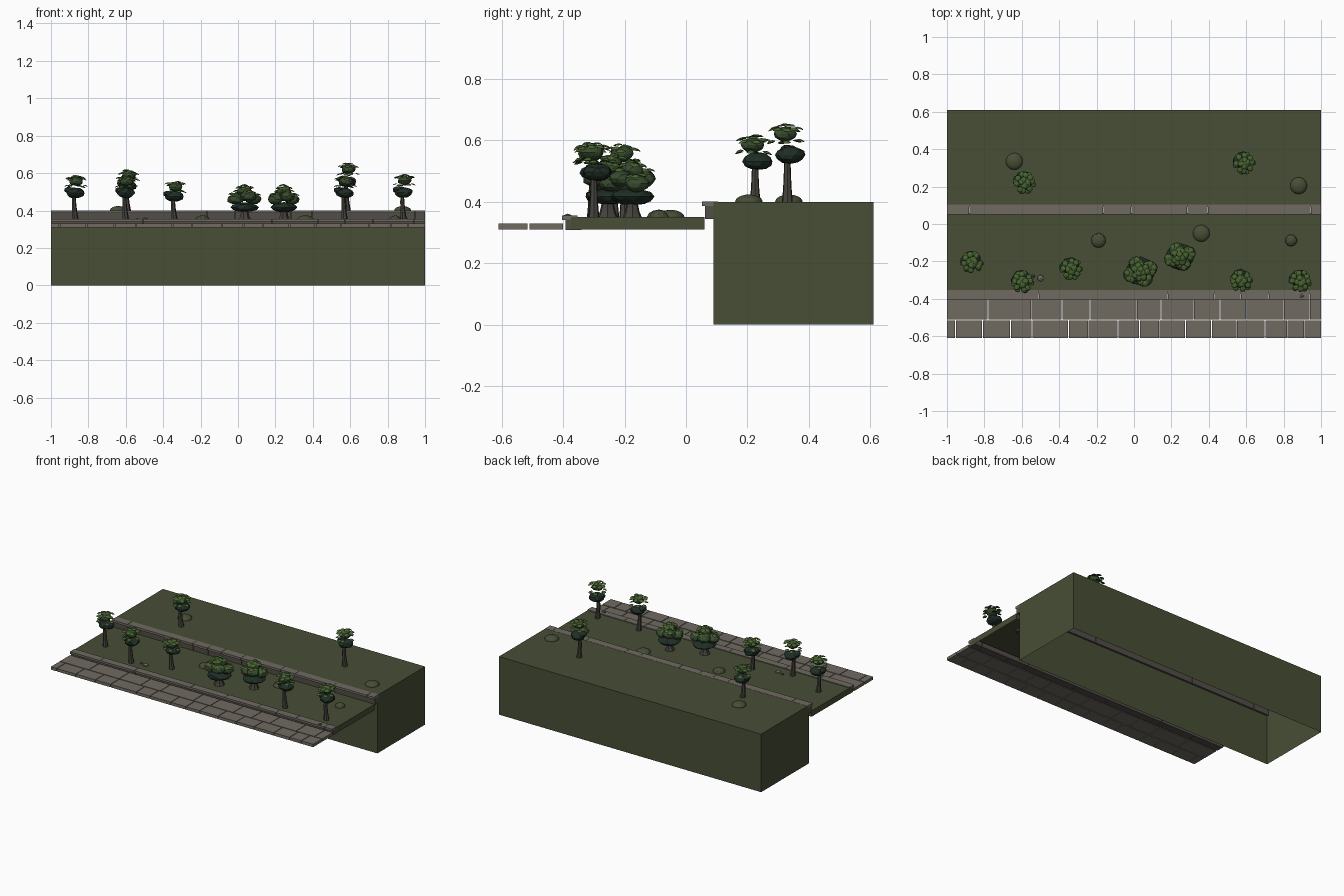
import bpy, bmesh, math, random
from mathutils import Matrix, Vector

random.seed(4)
default_cube = bpy.data.objects.get("Cube")
if default_cube:
    bpy.data.objects.remove(default_cube, do_unlink=True)


def make_material(name, red, green, blue):
    material = bpy.data.materials.new(name)
    material.use_nodes = True
    colour = (red, green, blue, 1)
    material.diffuse_color = colour
    material.node_tree.nodes["Principled BSDF"].inputs["Base Color"].default_value = colour
    return material


grass = make_material("moss grass", .063, .077, .036)
paving = make_material("pale stone", .16, .145, .12)
wall_stone = make_material("dark stone", .085, .075, .063)
bark = make_material("grey bark", .06, .055, .045)
shade_leaf = make_material("deep blue green", .014, .028, .019)
mid_leaf = make_material("olive green", .04, .072, .028)
bright_leaf = make_material("fresh green", .065, .125, .03)


def finish(name, mesh_data, material, smooth=False):
    mesh = bpy.data.meshes.new(name)
    mesh_data.to_mesh(mesh)
    mesh_data.free()
    mesh.materials.append(material)
    if smooth:
        mesh.polygons.foreach_set("use_smooth", [True] * len(mesh.polygons))
    part = bpy.data.objects.new(name, mesh)
    bpy.context.scene.collection.objects.link(part)
    return part


def add_box(mesh_data, low, high):
    low, high = Vector(low), Vector(high)
    place = Matrix.Translation((low + high) / 2) @ Matrix.Diagonal((*(high - low), 1))
    return bmesh.ops.create_cube(mesh_data, size=1, matrix=place)["verts"]


# Earth terraces, hollow underneath
def terrace(name, low, high):
    mesh_data = bmesh.new()
    add_box(mesh_data, low, high)
    bottom = [face for face in mesh_data.faces if face.normal.z < -.5]
    bmesh.ops.delete(mesh_data, geom=bottom, context="FACES_ONLY")
    finish(name, mesh_data, grass)


terrace("upper_terrace", (-1, .09, 0), (1, .61, .4))
terrace("lower_terrace", (-1, -.375, .31), (1, .06, .35))


# Rows of separate stones, split at the given joints
def stone_row(name, joints, front, back, low, high, material, gap=.004):
    mesh_data = bmesh.new()
    ends = [-1] + joints + [1]
    for start, stop in zip(ends, ends[1:]):
        left = start + (gap / 2 if start > -1 else 0)
        right = stop - (gap / 2 if stop < 1 else 0)
        add_box(mesh_data, (left, front, low), (right, back, high))
    finish(name, mesh_data, material)


inner_joints = [-.78, -.55, -.385, -.235, .015, .145, .32, .46, .6, .8, .94]
outer_joints = [-.955, -.81, -.66, -.545, -.35, -.245, -.085, .03, .135,
                .275, .415, .55, .7, .82, .91]
low_joints = [-.77, -.51, -.08, .18, .43, .57, .72, .94]
high_joints = [-.88, -.385, -.27, -.165, -.015, .285, .395, .69, .945]
stone_row("inner_paving", inner_joints, -.51, -.4, .31, .33, paving)
stone_row("outer_paving", outer_joints, -.61, -.516, .31, .33, paving)
stone_row("low_wall", low_joints, -.392, -.34, .309, .342, wall_stone, .002)
stone_row("low_wall_cap", low_joints, -.403, -.353, .341, .355, paving, .002)
stone_row("retaining_wall", high_joints, .062, .103, .345, .387, wall_stone, .002)
stone_row("retaining_wall_cap", high_joints, .052, .104, .386, .401, paving, .002)


# Faceted foliage clump with slightly uneven surface
def clump(name, centre, width, height, material):
    mesh_data = bmesh.new()
    bmesh.ops.create_icosphere(mesh_data, subdivisions=2, radius=1)
    for vert in mesh_data.verts:
        vert.co *= random.uniform(.9, 1.06)
        vert.co = Vector(centre) + Vector((vert.co.x * width, vert.co.y * width, vert.co.z * height))
    finish(name, mesh_data, material)


# Rosette of small domed leaf pads, tilted outward
def leaf_pads(name, centre, rings):
    mesh_data = bmesh.new()
    for count, reach, rise, tilt, size in rings:
        for index in range(count):
            angle = math.tau * (index + random.uniform(-.3, .3)) / count
            place = (Matrix.Translation(Vector(centre)) @ Matrix.Rotation(angle, 4, "Z")
                     @ Matrix.Translation((reach, 0, rise + random.uniform(-.005, .005)))
                     @ Matrix.Rotation(tilt, 4, "Y"))
            bmesh.ops.create_cone(mesh_data, segments=6, radius1=size, radius2=size * .45,
                                  depth=size * .3, cap_ends=True, matrix=place)
    finish(name, mesh_data, bright_leaf)


# Tapered trunk with a gentle bend
def trunk(name, x, y, low, high, thick, lean):
    mesh_data = bmesh.new()
    steps = 4
    rings = []
    for step in range(steps + 1):
        part = step / steps
        radius = thick * (1 - .5 * part ** .6)
        shift = lean * math.sin(part * 2)
        ring = []
        for side in range(7):
            angle = math.tau * side / 7
            ring.append(mesh_data.verts.new((x + shift + radius * math.cos(angle),
                                             y + radius * math.sin(angle),
                                             low + (high - low) * part)))
        rings.append(ring)
    for lower, upper in zip(rings, rings[1:]):
        for side in range(7):
            after = (side + 1) % 7
            mesh_data.faces.new((lower[side], lower[after], upper[after], upper[side]))
    mesh_data.faces.new(rings[-1])
    finish(name, mesh_data, bark)


def tree(name, x, y, ground, top):
    tall = top - ground
    trunk(name + "_trunk", x, y, ground, ground + tall * .72, .018, -.008)
    clump(name + "_lower_crown", (x, y + .01, ground + tall * .6), .05, .029, shade_leaf)
    clump(name + "_side_crown", (x - .03, y + .005, ground + tall * .66), .03, .018, shade_leaf)
    clump(name + "_upper_crown", (x + .006, y - .008, top - .034), .038, .026, mid_leaf)
    leaf_pads(name + "_leaves", (x + .004, y - .005, top),
              [(4, .018, -.007, .15, .017), (8, .044, -.018, .3, .017), (6, .05, -.058, .3, .015)])


lower_trees = [(-.87, -.2, .59), (-.6, -.305, .59), (-.34, -.235, .56),
               (.57, -.3, .59), (.885, -.3, .595)]
for number, (x, y, top) in enumerate(lower_trees):
    tree("lower_tree_" + str(number), x, y, .35, top)
tree("upper_tree_left", -.59, .225, .4, .62)
tree("upper_tree_right", .585, .33, .4, .655)


# Low rounded shrubs in stacked clumps
def shrub(name, x, y, ground, scale):
    trunk(name + "_stem", x, y, ground, ground + .06, .035 * scale, 0)
    clump(name + "_skirt", (x, y, ground + .067), .078 * scale, .027, shade_leaf)
    for index in range(4):
        angle = math.tau * index / 4 + .4
        spot = (x + .052 * scale * math.cos(angle), y + .042 * scale * math.sin(angle))
        height = ground + .11 + .015 * (index % 2)
        clump(name + "_lobe_" + str(index), (*spot, height), .045 * scale, .028, mid_leaf)
        leaf_pads(name + "_lobe_leaves_" + str(index), (*spot, height + .03),
                  [(5, .028 * scale, -.002, .3, .017)])
    clump(name + "_top", (x, y, ground + .15), .042 * scale, .03, mid_leaf)
    leaf_pads(name + "_top_leaves", (x, y, ground + .185),
              [(3, .014, 0, .15, .017), (7, .038 * scale, -.012, .35, .018)])


shrub("left_shrub", .035, -.255, .35, 1)
shrub("right_shrub", .245, -.175, .35, .92)


# Half-buried mounds and pebbles
def mound(name, x, y, ground, width, height, material, detail, smooth):
    mesh_data = bmesh.new()
    place = Matrix.Translation((x, y, ground)) @ Matrix.Diagonal((width, width, height, 1))
    bmesh.ops.create_icosphere(mesh_data, subdivisions=detail, radius=1, matrix=place)
    buried = [vert for vert in mesh_data.verts if vert.co.z < ground - height * .6]
    bmesh.ops.delete(mesh_data, geom=buried, context="VERTS")
    finish(name, mesh_data, material, smooth)


mound("upper_mound_left", -.64, .335, .4, .045, .024, grass, 3, True)
mound("upper_mound_right", .88, .205, .4, .045, .024, grass, 3, True)
mound("lower_mound_right", .36, -.05, .35, .045, .024, grass, 3, True)
mound("lower_mound_left", -.19, -.088, .35, .04, .025, grass, 2, False)
mound("small_mound", .84, -.088, .35, .032, .024, grass, 2, False)
mound("pebble_large", -.5, -.29, .35, .02, .014, paving, 1, False)
mound("pebble_small", -.54, -.28, .35, .012, .01, wall_stone, 1, False)
mound("pebble_edge", .895, -.385, .352, .015, .01, wall_stone, 1, False)
